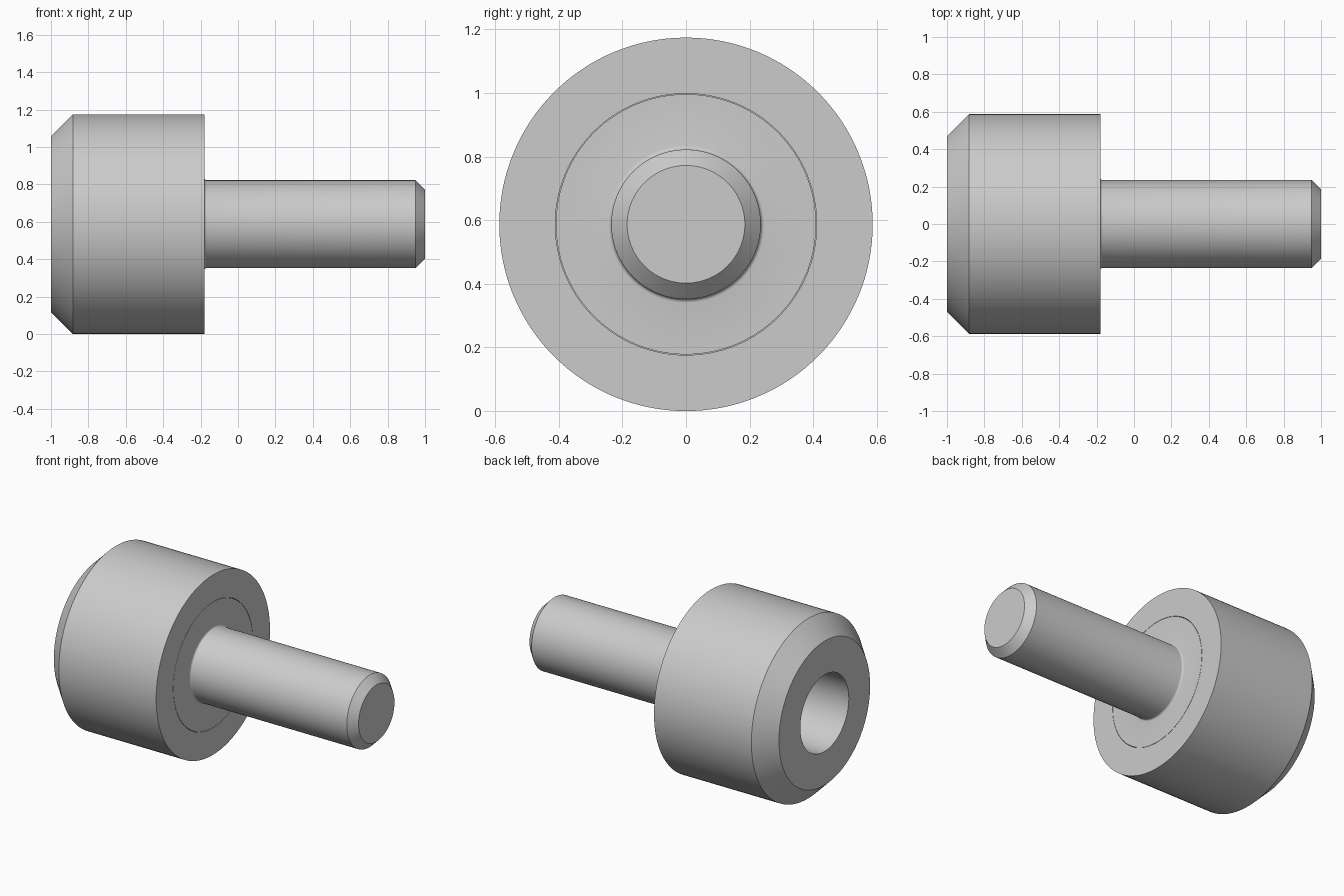
import bpy, bmesh
from math import cos, sin, pi, radians

AXIS_Z = 0.587
SEGMENTS = 128

cube = bpy.data.objects.get("Cube")
if cube:
    bpy.data.objects.remove(cube, do_unlink=True)

grey = bpy.data.materials.new("light_grey")
grey.use_nodes = True
colour = (0.6, 0.6, 0.6, 1)
grey.diffuse_color = colour
grey.node_tree.nodes["Principled BSDF"].inputs["Base Color"].default_value = colour


def turned_part(name, profile, closed=False):
    """Revolve an (x, radius) profile about the long axis."""
    bm = bmesh.new()
    verts = [bm.verts.new((x, 0, r)) for x, r in profile]
    pairs = list(zip(verts, verts[1:]))
    if closed:
        pairs.append((verts[-1], verts[0]))
    edges = [bm.edges.new(p) for p in pairs]
    bmesh.ops.spin(bm, geom=verts + edges, cent=(0, 0, 0), axis=(1, 0, 0),
                   angle=2 * pi, steps=SEGMENTS)
    bmesh.ops.remove_doubles(bm, verts=bm.verts, dist=1e-5)
    bmesh.ops.recalc_face_normals(bm, faces=bm.faces)
    mesh = bpy.data.meshes.new(name)
    bm.to_mesh(mesh)
    bm.free()
    mesh.materials.append(grey)
    obj = bpy.data.objects.new(name, mesh)
    obj.location.z = AXIS_Z
    bpy.context.collection.objects.link(obj)
    bpy.ops.object.select_all(action="DESELECT")
    obj.select_set(True)
    bpy.context.view_layer.objects.active = obj
    bpy.ops.object.shade_smooth_by_angle(angle=radians(30))


# Chamfered body with a blind bore, and a recess for the stud plate
turned_part("body", [
    (-0.45, 0), (-0.45, 0.25), (-1, 0.25), (-1, 0.47), (-0.883, 0.587),
    (-0.18, 0.587), (-0.18, 0.411), (-0.28, 0.411), (-0.28, 0)])

# Flush plate, small fillet and chamfered stud
fillet = [(-0.168 - 0.012 * cos(a), 0.247 - 0.012 * sin(a))
          for a in (i * pi / 8 for i in range(5))]
turned_part("stud", [(-0.28, 0), (-0.28, 0.409), (-0.18, 0.409)] + fillet +
            [(0.95, 0.235), (1, 0.185), (1, 0)])
